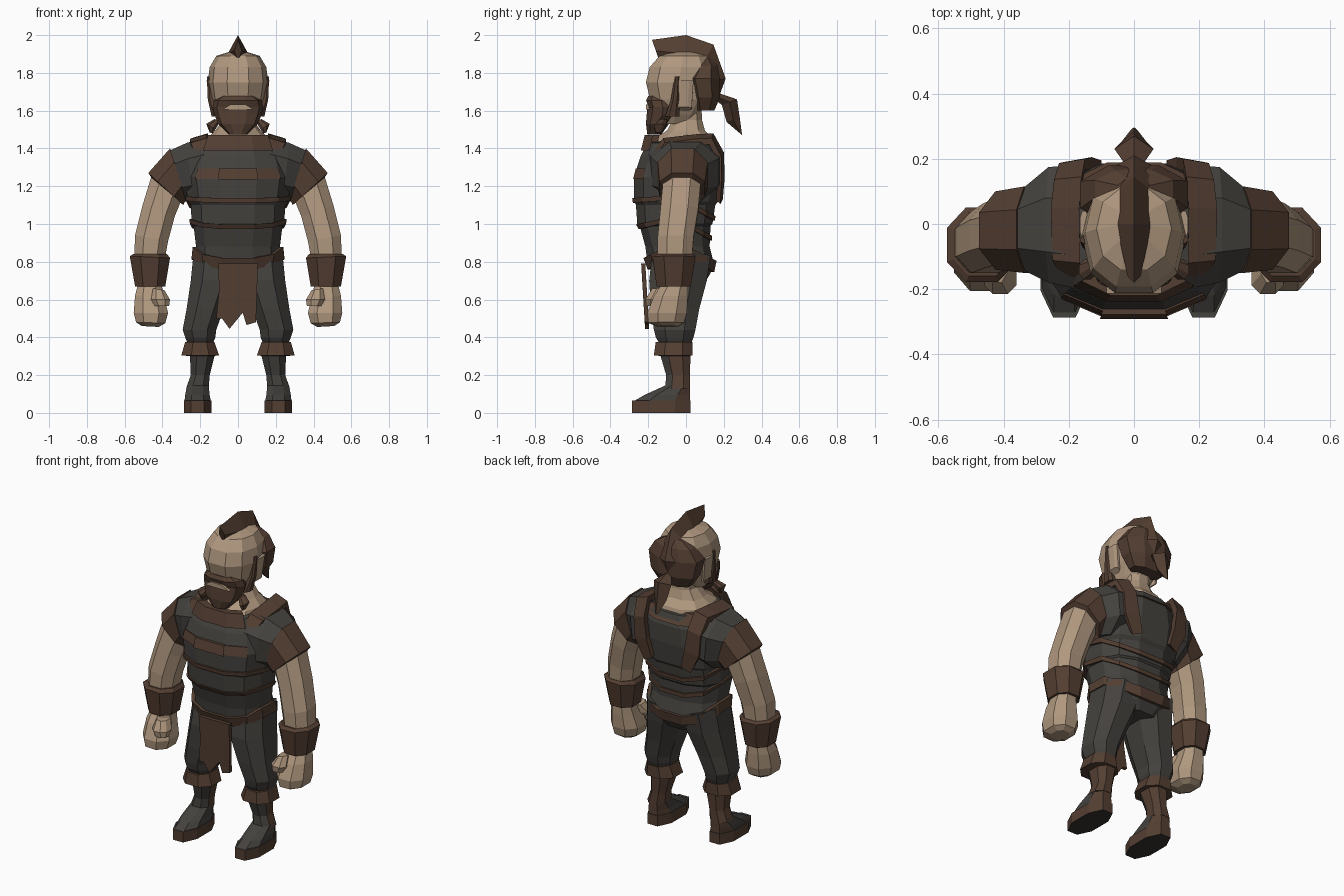
import bpy, bmesh, math
from mathutils import Vector as V


def material(name, rgb):
    m = bpy.data.materials.new(name)
    m.diffuse_color = (*rgb, 1)
    return m


SKIN = material("skin", (0.43, 0.31, 0.21))
BROWN = material("brown leather", (0.088, 0.049, 0.032))
GREY = material("dark cloth", (0.058, 0.054, 0.048))
SOLE = material("sole", (0.035, 0.032, 0.03))


def loft(name, rings, mats, mirror=False, pick=None, closed=False, keep=None):
    """Skin a list of equal-length point rings, with capped ends."""
    bm = bmesh.new()
    vs = [[bm.verts.new(p) for p in r] for r in rings]
    n = len(vs[0])
    pairs = list(zip(vs, vs[1:])) + ([(vs[-1], vs[0])] if closed else [])
    for a, b in pairs:
        for i in range(n):
            if keep is None or i in keep:
                j = (i + 1) % n
                bm.faces.new((a[i], a[j], b[j], b[i]))
    if not closed:
        bm.faces.new(vs[0])
        bm.faces.new(vs[-1])
    bmesh.ops.delete(bm, geom=[v for v in bm.verts if not v.link_faces], context='VERTS')
    bmesh.ops.recalc_face_normals(bm, faces=bm.faces)
    bm.normal_update()
    if pick:
        for f in bm.faces:
            f.material_index = pick(f.calc_center_median(), f.normal)
    me = bpy.data.meshes.new(name)
    bm.to_mesh(me)
    bm.free()
    for m in mats:
        me.materials.append(m)
    ob = bpy.data.objects.new(name, me)
    bpy.context.collection.objects.link(ob)
    if mirror:
        ob.modifiers.new("mirror", 'MIRROR')
    return ob


def unit(n, e):
    """Squarish n-gon in the range -1..1, first flat facing the front."""
    s = lambda v: math.copysign(abs(v) ** (2 / e), v)
    pts = [(s(math.sin(a)), -s(math.cos(a)))
           for a in (2 * math.pi * (k + 0.5) / n for k in range(n))]
    mu, mv = max(p[0] for p in pts), max(p[1] for p in pts)
    return [(u / mu, v / mv) for u, v in pts]


def ring(x0, z0, x1, z1, y0, y1, n=8, e=2.3):
    """Ring spanning two points of the front view and a depth range."""
    c = V(((x0 + x1) / 2, (y0 + y1) / 2, (z0 + z1) / 2))
    h = V(((x1 - x0) / 2, 0, (z1 - z0) / 2))
    return [c + h * u + V((0, (y1 - y0) / 2 * v, 0)) for u, v in unit(n, e)]


def limb(name, rows, mats, **kw):
    return loft(name, [ring(*r) for r in rows], mats, mirror=True, **kw)


def level(name, rows, mats, n=10, e=2.3, **kw):
    """Centred part from rows of height, half width, front y, back y."""
    return loft(name, [ring(-w, z, w, z, a, b, n, e) for z, w, a, b in rows], mats, **kw)


def ridge(name, rows, mat):
    """Diamond sections from rows of outer y, z, inner y, z, half width."""
    return loft(name, [[V((0, a, b)), V((w, (a + c) / 2, (b + d) / 2)), V((0, c, d)),
                        V((-w, (a + c) / 2, (b + d) / 2))] for a, b, c, d, w in rows], [mat])


# vest
TORSO = [(0.69, 0.13, -0.12, 0.10), (0.74, 0.20, -0.175, 0.13), (0.80, 0.23, -0.205, 0.145),
         (0.88, 0.222, -0.215, 0.125),
         (0.99, 0.235, -0.245, 0.13), (1.0, 0.245, -0.258, 0.14), (1.10, 0.25, -0.265, 0.155),
         (1.12, 0.265, -0.275, 0.17), (1.25, 0.285, -0.275, 0.185), (1.36, 0.25, -0.24, 0.185),
         (1.43, 0.19, -0.205, 0.16), (1.44, 0.15, -0.15, 0.12)]
VN, VE = 12, 2.5
level("vest", TORSO, [GREY], VN, VE)


def torso_at(z):
    for a, b in zip(TORSO, TORSO[1:]):
        if a[0] <= z <= b[0]:
            t = (z - a[0]) / (b[0] - a[0])
            return [p + (q - p) * t for p, q in zip(a, b)][1:]
    return TORSO[-2][1:]


def band(name, side, front, back, height, off, keep=None, mat=BROWN):
    """Strap that hugs the vest, with its own height at side, front and back."""
    rings = []
    for dz, o in ((-1, -0.03), (-1, off), (1, off), (1, -0.03)):
        r = []
        for i, (u, v) in enumerate(unit(VN, VE)):
            z = side + abs(v) * ((front if v < 0 else back) - side) + dz * height / 2
            w, a, b = torso_at(z)
            r.append(ring(-w - o, z, w + o, z, a - o, b + o, VN, VE)[i])
        rings.append(r)
    return loft(name, rings, [mat], closed=True, keep=keep)


band("belt", 0.88, 0.79, 0.775, 0.06, 0.018)
band("waist_strap", 1.03, 0.985, 0.925, 0.025, 0.01)
band("rib_strap", 1.14, 1.125, 1.03, 0.025, 0.01)
band("chest_plate", 1.265, 1.265, 1.265, 0.06, 0.017, keep={11})
band("chest_side_straps", 1.265, 1.265, 1.265, 0.055, 0.005, keep={0, 10})
band("front_collar", 1.43, 1.43, 1.43, 0.08, 0.014, keep={0, 10, 11})
band("back_collar", 1.43, 1.43, 1.41, 0.06, 0.01, keep={4, 5, 6})

# shoulders, sleeves and arms
limb("shoulder", [(0.12, 1.15, 0.17, 1.455, -0.20, 0.18), (0.24, 1.12, 0.27, 1.43, -0.18, 0.175),
                  (0.28, 1.12, 0.37, 1.385, -0.138, 0.105)], [GREY])
limb("sleeve", [(0.275, 1.13, 0.36, 1.40, -0.15, 0.115), (0.29, 1.10, 0.475, 1.27, -0.14, 0.10),
                (0.30, 1.12, 0.455, 1.24, -0.12, 0.08)], [BROWN])
limb("arm", [(0.29, 1.15, 0.45, 1.28, -0.12, 0.08), (0.335, 1.04, 0.505, 1.10, -0.135, 0.065),
             (0.37, 0.91, 0.545, 0.94, -0.15, 0.04), (0.39, 0.80, 0.55, 0.80, -0.15, 0.03)], [SKIN])
limb("wrist_guard", [(0.375, 0.84, 0.555, 0.84, -0.16, 0.035), (0.36, 0.82, 0.573, 0.83, -0.178, 0.05),
                     (0.385, 0.67, 0.545, 0.67, -0.155, 0.025)], [BROWN])
limb("fist", [(0.405, 0.68, 0.53, 0.68, -0.13, 0.01), (0.39, 0.61, 0.545, 0.62, -0.17, 0.01),
              (0.37, 0.53, 0.552, 0.53, -0.205, 0.005), (0.385, 0.475, 0.54, 0.48, -0.20, -0.01),
              (0.42, 0.455, 0.51, 0.46, -0.15, -0.04)], [SKIN])
limb("thumb", [(0.39, 0.65, 0.45, 0.66, -0.18, -0.08), (0.36, 0.60, 0.46, 0.60, -0.215, -0.11),
               (0.365, 0.565, 0.44, 0.565, -0.21, -0.14)], [SKIN])

# straps over the shoulders and down the back
STRAP = [(0.165, 0.215, -0.19, 1.37), (0.165, 0.25, -0.12, 1.455), (0.168, 0.255, 0.05, 1.475),
         (0.16, 0.245, 0.145, 1.48), (0.15, 0.23, 0.20, 1.38), (0.13, 0.22, 0.205, 1.25),
         (0.10, 0.16, 0.195, 1.13)]
rows = []
for a, b, y, z in STRAP:
    d = V((0, y, z - 1.25)).normalized() * 0.04
    rows.append([V((a, y, z)), V((b, y - d.y * 0.4, z - 0.025)),
                 V((b, y, z - 0.025)) - d, V((a, y, z)) - d])
loft("shoulder_strap", rows, [BROWN], mirror=True)

# loincloth
CLOTH = [(-0.105, 0.79), (0.105, 0.79), (0.10, 0.62), (0.095, 0.48), (0.045, 0.465),
         (0.025, 0.53), (0.0, 0.50), (-0.045, 0.445), (-0.085, 0.50), (-0.115, 0.50), (-0.10, 0.65)]
loft("loincloth", [[V((x, y - (z - 0.45) * 0.06, z)) for x, z in CLOTH] for y in (-0.217, -0.195)], [BROWN])

# legs and boots
limb("trouser_leg", [(0.01, 0.79, 0.235, 0.85, -0.18, 0.13), (0.02, 0.70, 0.25, 0.70, -0.195, 0.11),
                     (0.075, 0.55, 0.272, 0.55, -0.185, 0.07), (0.115, 0.44, 0.293, 0.44, -0.17, 0.05),
                     (0.12, 0.40, 0.28, 0.40, -0.16, 0.04), (0.14, 0.35, 0.26, 0.35, -0.13, 0.02)], [GREY])
limb("boot_cuff", [(0.125, 0.375, 0.28, 0.375, -0.16, 0.035), (0.10, 0.305, 0.30, 0.305, -0.17, 0.035),
                   (0.14, 0.30, 0.25, 0.30, -0.12, 0.01)], [BROWN])
boot_rule = lambda c, n: 1 if c.y < -0.06 or n.y < -0.3 else 0
limb("boot_shaft", [(0.12, 0.32, 0.255, 0.32, -0.14, 0.025), (0.15, 0.20, 0.25, 0.20, -0.105, 0.02),
                    (0.155, 0.13, 0.275, 0.13, -0.11, 0.022)], [BROWN, GREY], pick=boot_rule)
limb("boot_upper", [(0.143, 0.06, 0.283, 0.06, -0.28, 0.02), (0.15, 0.095, 0.28, 0.095, -0.22, 0.02),
                    (0.155, 0.145, 0.27, 0.145, -0.11, 0.02)], [BROWN, GREY], pick=boot_rule)
limb("boot_sole", [(0.14, 0, 0.287, 0, -0.287, 0.025), (0.14, 0.065, 0.287, 0.065, -0.287, 0.025)],
     [BROWN, SOLE, GREY], pick=lambda c, n: 1 if n.z < -0.5 else 2 if n.z > 0.5 else 0)

# neck and head
level("neck", [(1.42, 0.17, -0.19, 0.15), (1.455, 0.16, -0.165, 0.14), (1.495, 0.12, -0.10, 0.10),
               (1.55, 0.08, -0.07, 0.085), (1.66, 0.085, -0.08, 0.08)], [SKIN])
level("head", [(1.53, 0.08, -0.16, 0.03), (1.58, 0.11, -0.185, 0.07), (1.66, 0.145, -0.19, 0.12),
               (1.75, 0.16, -0.212, 0.14), (1.83, 0.15, -0.192, 0.14), (1.89, 0.115, -0.14, 0.11),
               (1.91, 0.05, -0.07, 0.06)], [SKIN])
limb("ear", [(0.12, 1.60, 0.15, 1.62, -0.05, 0.03), (0.14, 1.76, 0.166, 1.76, -0.045, 0.04)], [SKIN])

# beard, moustache and side whiskers
level("beard", [(1.475, 0.05, -0.205, -0.13), (1.53, 0.105, -0.212, -0.09), (1.58, 0.125, -0.208, -0.04),
                (1.62, 0.135, -0.204, -0.04)], [BROWN])
level("moustache", [(1.62, 0.135, -0.198, -0.05), (1.655, 0.125, -0.211, -0.05),
                    (1.678, 0.09, -0.20, -0.08)], [BROWN])
LIP = [(-0.085, 1.605), (0.085, 1.605), (0.04, 1.632), (-0.04, 1.632)]
loft("lip", [[V((x, y, z)) for x, z in LIP] for y in (-0.213, -0.18)], [SKIN])
limb("side_whisker", [(0.09, 1.57, 0.14, 1.57, -0.11, -0.035), (0.12, 1.66, 0.16, 1.66, -0.08, -0.035),
                      (0.13, 1.78, 0.165, 1.78, -0.06, -0.035)], [BROWN])
limb("beard_braid", [(0.09, 1.55, 0.125, 1.555, -0.14, -0.10), (0.12, 1.50, 0.168, 1.53, -0.17, -0.11),
                     (0.135, 1.48, 0.15, 1.485, -0.16, -0.13)], [BROWN])

# hair
level("back_hair", [(1.60, 0.10, 0.05, 0.15), (1.67, 0.145, 0.025, 0.18), (1.77, 0.165, 0.0, 0.18),
                    (1.84, 0.12, 0.05, 0.165), (1.88, 0.05, 0.06, 0.14)], [BROWN], 8)
ridge("crest", [(-0.18, 1.975, -0.14, 1.86, 0.02), (0, 2.0, 0, 1.80, 0.055), (0.145, 1.95, 0.05, 1.78, 0.06),
                (0.21, 1.77, 0.10, 1.75, 0.10), (0.155, 1.62, 0.08, 1.62, 0.07)], BROWN)
ridge("ponytail", [(0.14, 1.71, 0.14, 1.66, 0.02), (0.18, 1.69, 0.165, 1.65, 0.02),
                   (0.27, 1.66, 0.19, 1.63, 0.06), (0.285, 1.56, 0.215, 1.54, 0.04),
                   (0.297, 1.47, 0.28, 1.485, 0.01)], BROWN)
